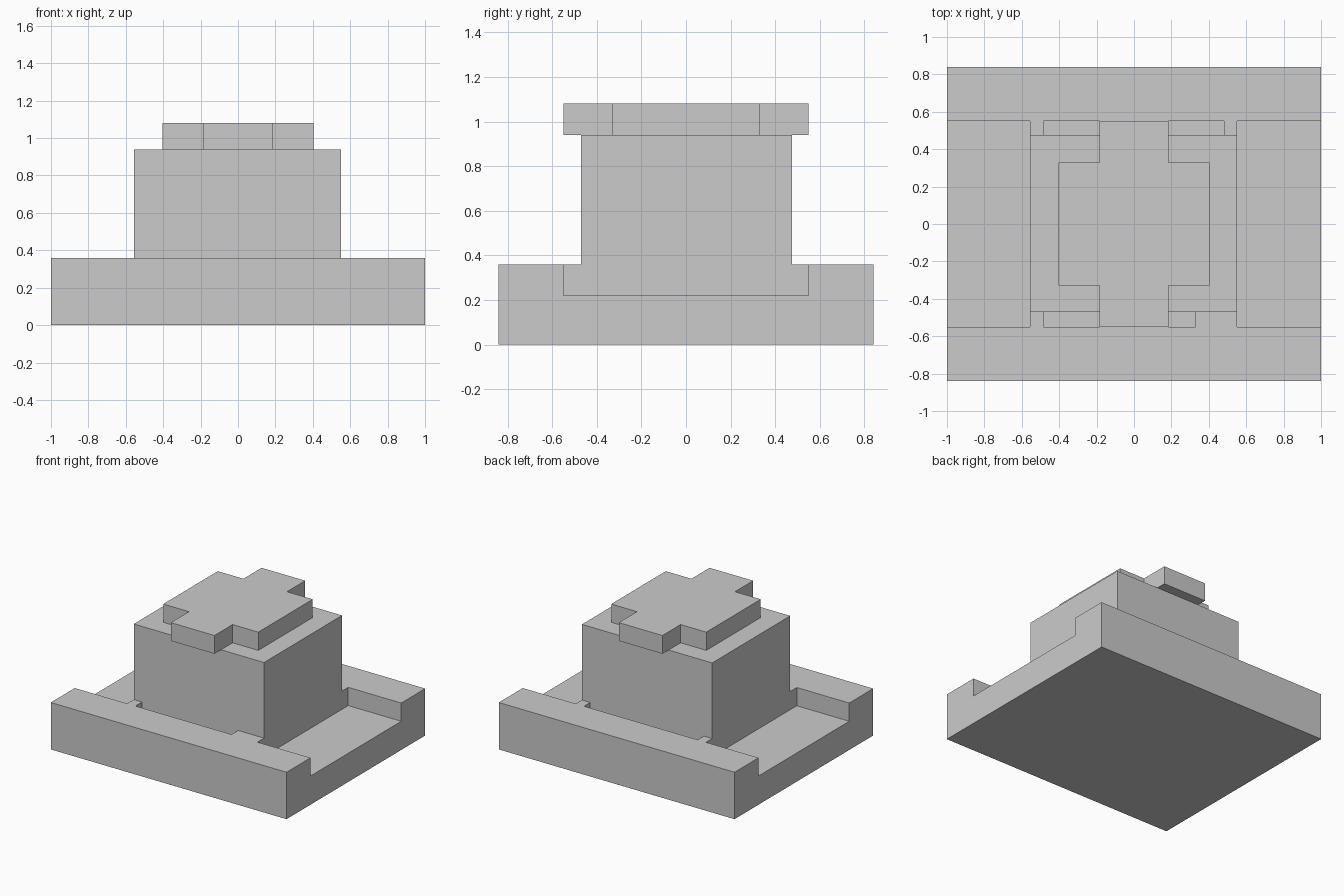
import bpy
import bmesh

cube = bpy.data.objects.get("Cube")
if cube:
    bpy.data.objects.remove(cube, do_unlink=True)

COLOUR = (0.6, 0.6, 0.6, 1.0)
grey = bpy.data.materials.new("plain_grey")
grey.use_nodes = True
grey.diffuse_color = COLOUR
grey.node_tree.nodes["Principled BSDF"].inputs["Base Color"].default_value = COLOUR


def prism(name, outline, z0, z1):
    """Extrude a flat outline upwards from z0 to z1."""
    bm = bmesh.new()
    face = bm.faces.new([bm.verts.new((x, y, z0)) for x, y in outline])
    top = bmesh.ops.extrude_face_region(bm, geom=[face])["geom"]
    for v in top:
        if isinstance(v, bmesh.types.BMVert):
            v.co.z = z1
    bmesh.ops.recalc_face_normals(bm, faces=bm.faces)
    mesh = bpy.data.meshes.new(name)
    bm.to_mesh(mesh)
    bm.free()
    mesh.materials.append(grey)
    obj = bpy.data.objects.new(name, mesh)
    bpy.context.collection.objects.link(obj)
    return obj


def box(name, x0, x1, y0, y1, z0, z1):
    return prism(name, [(x0, y0), (x1, y0), (x1, y1), (x0, y1)], z0, z1)


def cut(target, cutter):
    """Subtract the cutter from the target and discard it."""
    cutter.hide_render = True
    mod = target.modifiers.new("cut", "BOOLEAN")
    mod.operation = "DIFFERENCE"
    mod.solver = "EXACT"
    mod.object = cutter
    bpy.context.view_layer.objects.active = target
    bpy.ops.object.modifier_apply(modifier=mod.name)
    bpy.data.objects.remove(cutter, do_unlink=True)


BASE_TOP, FLOOR, BODY_TOP, CAP_TOP = 0.36, 0.22, 0.94, 1.08
LEFT, RIGHT, FRONT, BACK = -0.555, 0.55, -0.47, 0.475
SLOT = 0.55

# Base slab with side channels and narrow pockets in front of and behind the body
base = box("base", -1, 1, -0.84, 0.84, 0, BASE_TOP)
recesses = {
    "right_channel": (-1.1, LEFT, -SLOT, SLOT),
    "left_channel": (RIGHT, 1.1, -SLOT, SLOT),
    "front_pocket": (-0.485, 0.33, -SLOT, FRONT),
    "back_pocket": (-0.485, 0.48, BACK, SLOT),
}
for name, extent in recesses.items():
    cut(base, box(name, *extent, FLOOR, BASE_TOP + 0.1))

# Central block
box("body", LEFT, RIGHT, FRONT, BACK, BASE_TOP, BODY_TOP)

# Cross-shaped cap whose front and back arms overhang the block
quarter = [(0.185, SLOT), (0.185, 0.33), (0.403, 0.33)]
cross = []
for sx, sy in ((1, 1), (1, -1), (-1, -1), (-1, 1)):
    corner = [(sx * x, sy * y) for x, y in quarter]
    cross += corner if sx * sy > 0 else corner[::-1]
prism("cap", cross, BODY_TOP, CAP_TOP)
